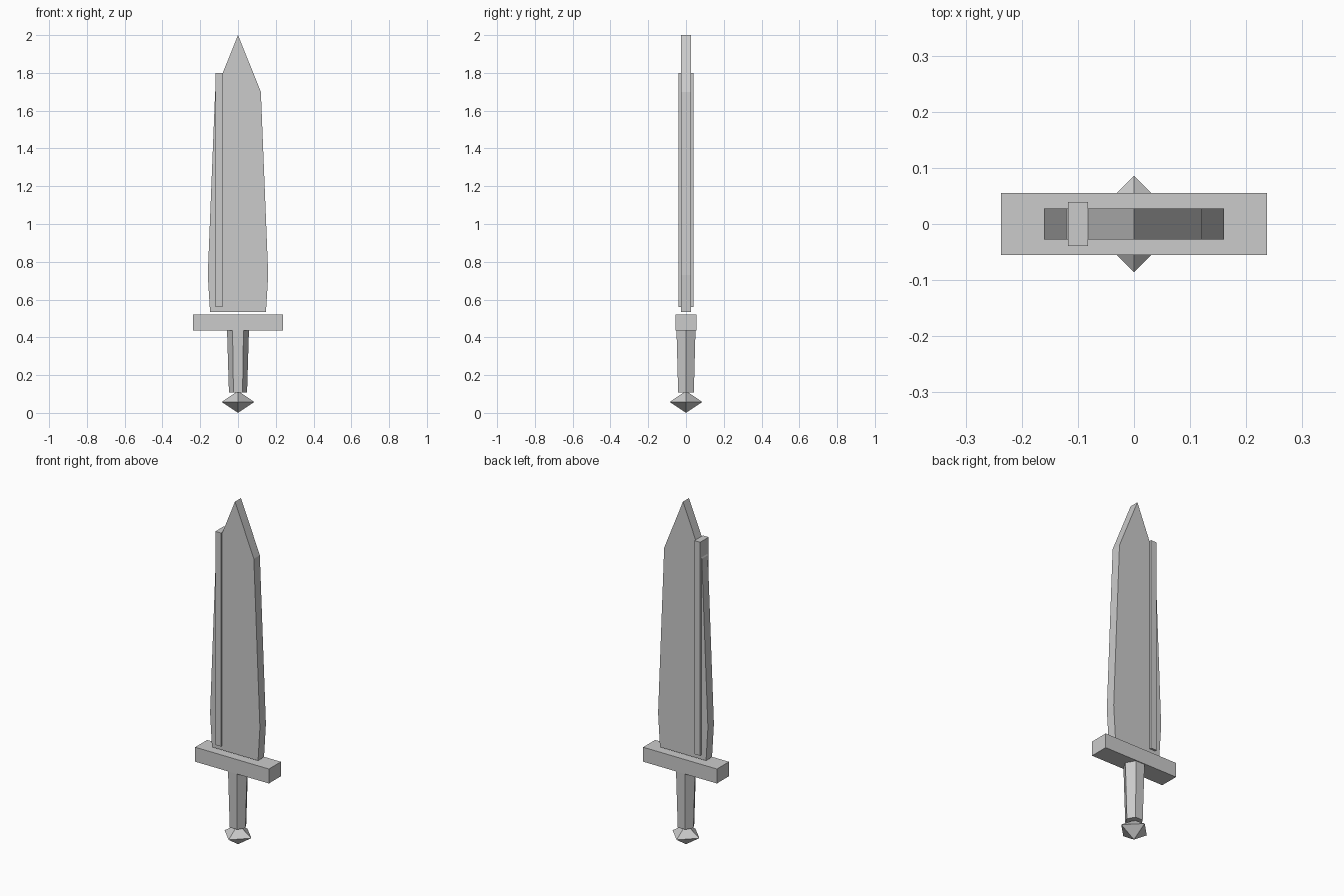
import bpy
import bmesh
from math import radians
from mathutils import Matrix

if "Cube" in bpy.data.objects:
    bpy.data.objects.remove(bpy.data.objects["Cube"], do_unlink=True)

GREY = (0.6, 0.6, 0.6, 1.0)
steel = bpy.data.materials.new("plain grey")
steel.use_nodes = True
steel.diffuse_color = GREY
steel.node_tree.nodes["Principled BSDF"].inputs["Base Color"].default_value = GREY


def finish(name, bm):
    bmesh.ops.recalc_face_normals(bm, faces=bm.faces)
    mesh = bpy.data.meshes.new(name)
    bm.to_mesh(mesh)
    bm.free()
    mesh.materials.append(steel)
    obj = bpy.data.objects.new(name, mesh)
    bpy.context.collection.objects.link(obj)
    return obj


def box(name, x0, x1, half_y, z0, z1):
    bm = bmesh.new()
    place = Matrix.Translation(((x0 + x1) / 2, 0, (z0 + z1) / 2))
    size = Matrix.Diagonal((x1 - x0, 2 * half_y, z1 - z0, 1))
    bmesh.ops.create_cube(bm, size=1, matrix=place @ size)
    return finish(name, bm)


def cone(name, sides, r0, r1, z0, z1):
    bm = bmesh.new()
    bmesh.ops.create_cone(bm, cap_ends=True, segments=sides, radius1=r0, radius2=r1,
                          depth=z1 - z0, matrix=Matrix.Translation((0, 0, (z0 + z1) / 2))
                          @ Matrix.Rotation(radians(90), 4, "Z"))
    return finish(name, bm)


# Blade: mirrored outline extruded to an even thickness
half = [(0.148, 0.535), (0.16, 0.73), (0.121, 1.70)]
outline = half + [(0, 2.0)] + [(-x, z) for x, z in reversed(half)]
thick = 0.0275
bm = bmesh.new()
face = bm.faces.new([bm.verts.new((x, -thick, z)) for x, z in outline])
back = bmesh.ops.extrude_face_region(bm, geom=[face], use_keep_orig=True)["geom"]
bmesh.ops.translate(bm, vec=(0, 2 * thick, 0),
                    verts=[v for v in back if isinstance(v, bmesh.types.BMVert)])
finish("blade", bm)

# Raised strip on one side of the blade, and the crossguard
box("blade_strip", -0.118, -0.082, 0.039, 0.56, 1.80)
box("crossguard", -0.237, 0.237, 0.055, 0.437, 0.521)

# Six-sided tapered grip
cone("grip", 6, 0.048, 0.058, 0.107, 0.437)

# Octahedral pommel
bm = bmesh.new()
r, mid = 0.086, 0.058
ring = [bm.verts.new((x, y, mid)) for x, y in ((r, 0), (0, r), (-r, 0), (0, -r))]
for z in (0, 2 * mid):
    tip = bm.verts.new((0, 0, z))
    for a, b in zip(ring, ring[1:] + ring[:1]):
        bm.faces.new((a, b, tip))
finish("pommel", bm)
